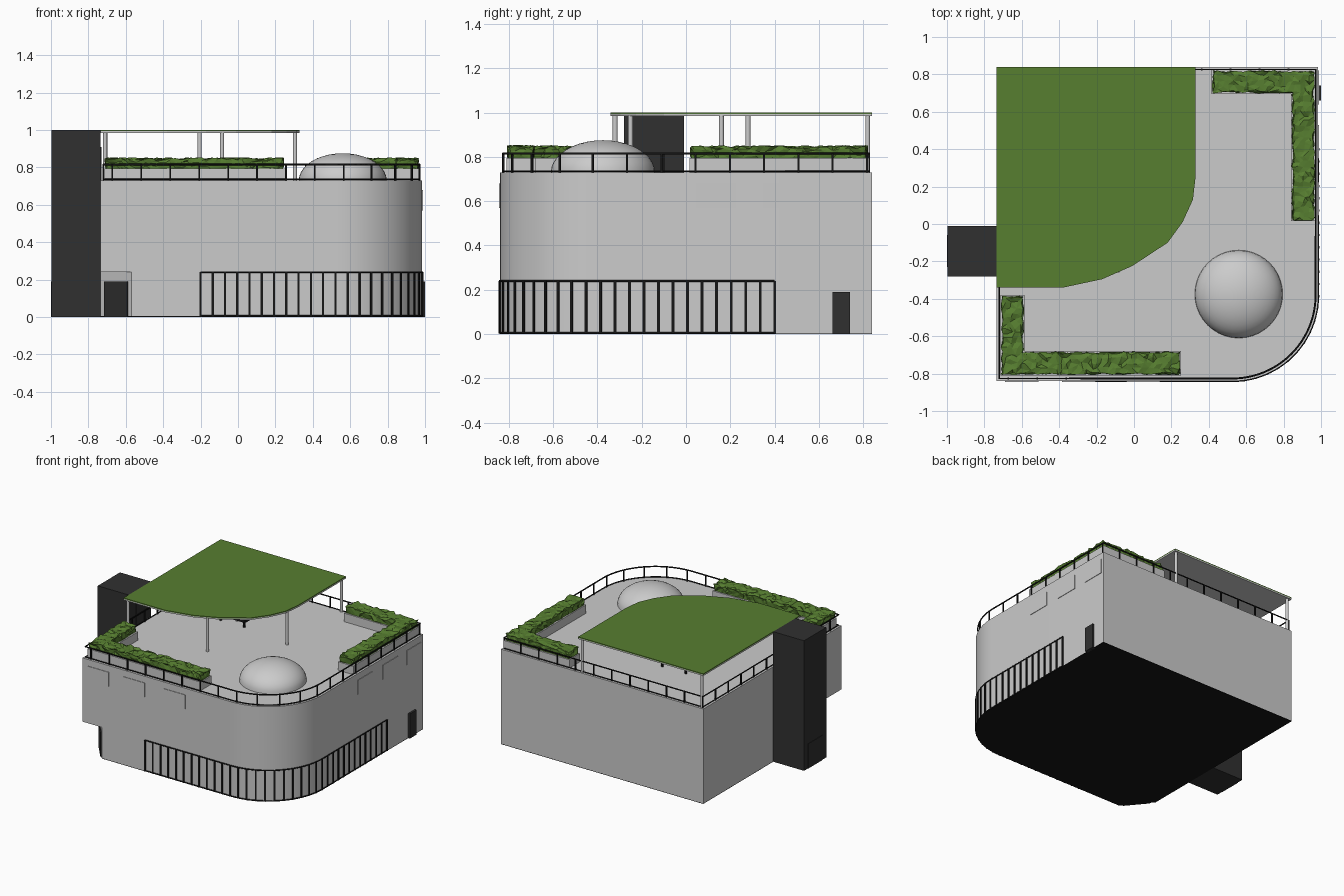
import bpy, bmesh, math, random
from mathutils import Vector

if "Cube" in bpy.data.objects:
    bpy.data.objects.remove(bpy.data.objects["Cube"])

random.seed(4)
XL, XR, YF, YB, ROOF, BAND = -0.735, 0.985, -0.84, 0.84, 0.73, 0.24


def material(name, rgb):
    m = bpy.data.materials.new(name)
    m.diffuse_color = (*rgb, 1)
    m.use_nodes = True
    m.node_tree.nodes["Principled BSDF"].inputs["Base Color"].default_value = m.diffuse_color
    return m


DARK = material("dark", (0.03, 0.03, 0.03))
BLACK = material("black", (0.008, 0.008, 0.008))
GREEN = material("green", (0.095, 0.21, 0.03))


def finish(name, bm, mat=None, smooth=False):
    bmesh.ops.recalc_face_normals(bm, faces=bm.faces)
    me = bpy.data.meshes.new(name)
    bm.to_mesh(me)
    bm.free()
    ob = bpy.data.objects.new(name, me)
    bpy.context.collection.objects.link(ob)
    if mat:
        me.materials.append(mat)
    if smooth:
        bpy.ops.object.select_all(action='DESELECT')
        ob.select_set(True)
        bpy.context.view_layer.objects.active = ob
        bpy.ops.object.shade_smooth_by_angle(angle=math.radians(30))
    return ob


def prism_bm(pts, z0, z1):
    bm = bmesh.new()
    f = bm.faces.new([bm.verts.new((x, y, z0)) for x, y in pts])
    ext = bmesh.ops.extrude_face_region(bm, geom=[f], use_keep_orig=True)
    for v in ext['geom']:
        if isinstance(v, bmesh.types.BMVert):
            v.co.z = z1
    return bm


def prism(name, pts, z0, z1, mat=None, smooth=False):
    return finish(name, prism_bm(pts, z0, z1), mat, smooth)


def box(name, x0, x1, y0, y1, z0, z1, mat=None):
    return prism(name, [(x0, y0), (x1, y0), (x1, y1), (x0, y1)], z0, z1, mat)


def cylinder(name, x, y, z0, z1, r, mat=None, n=16):
    pts = [(x + r * math.cos(2 * math.pi * i / n), y + r * math.sin(2 * math.pi * i / n)) for i in range(n)]
    return prism(name, pts, z0, z1, mat, True)


def arc(d=0.0, r=0.46, n=24):
    cx, cy = XR - r, YF + r
    return [(cx + (r - d) * math.cos(a), cy + (r - d) * math.sin(a))
            for a in (math.radians(-90 + 90 * i / n) for i in range(n + 1))]


def outline(d=0.0):
    return [(XL + d, YB - d), (XL + d, YF + d)] + arc(d) + [(XR - d, YB - d)]


def bar(name, pts, z, r, mat, cyclic=False):
    cu = bpy.data.curves.new(name, 'CURVE')
    cu.dimensions = '3D'
    cu.bevel_depth, cu.bevel_resolution = r, 1
    s = cu.splines.new('POLY')
    s.points.add(len(pts) - 1)
    for p, (x, y) in zip(s.points, pts):
        p.co = (x, y, z, 1)
    s.use_cyclic_u = cyclic
    cu.materials.append(mat)
    ob = bpy.data.objects.new(name, cu)
    bpy.context.collection.objects.link(ob)


def along(pts, count):
    P = [Vector(p) for p in pts]
    seg = [(b - a).length for a, b in zip(P, P[1:])]
    for i in range(count + 1):
        t, k = sum(seg) * i / count, 0
        while k < len(seg) - 1 and t > seg[k]:
            t -= seg[k]
            k += 1
        d = (P[k + 1] - P[k]).normalized()
        yield P[k] + d * t, d


def posts(name, pts, count, z0, z1, w, mat):
    bm = bmesh.new()
    for p, d in along(pts, count):
        n = Vector((-d.y, d.x))
        c = [p + (d * a + n * b) * w / 2 for a, b in ((-1, -1), (1, -1), (1, 1), (-1, 1))]
        lo, hi = ([bm.verts.new((*q, z)) for q in c] for z in (z0, z1))
        bm.faces.new(lo)
        bm.faces.new(hi)
        for i in range(4):
            j = (i + 1) % 4
            bm.faces.new((lo[i], lo[j], hi[j], hi[i]))
    finish(name, bm, mat)


# Main building with the front-left corner cut away at entrance level
body = prism("building", outline(), 0.004, ROOF)
cutter = prism("corner_cutter", [(-0.57, YF), (XL, -0.64), (-0.9, -0.64), (-0.9, -1), (-0.57, -1)], -0.1, BAND)
mod = body.modifiers.new("cut", 'BOOLEAN')
mod.object, mod.solver = cutter, 'EXACT'
bpy.context.view_layer.objects.active = body
bpy.ops.object.modifier_apply(modifier="cut")
bpy.data.objects.remove(cutter)
body.select_set(True)
bpy.ops.object.shade_smooth_by_angle(angle=math.radians(30))
prism("floor_plate", [(XL, YB), (XL, -0.64), (-0.57, YF)] + arc() + [(XR, YB)], 0, 0.004, BLACK)

# Storefront framing around the curved corner
front = [(-0.2, YF)] + arc() + [(XR, 0.4)]
posts("storefront_mullions", front, 34, 0.002, BAND, 0.012, BLACK)
for z in (0.006, BAND):
    bar("storefront_rail", front, z, 0.005, BLACK)

# Upper windows
for x in (-0.69, -0.385, -0.04):
    box("front_window", x, x + 0.18, YF - 0.004, YF + 0.01, 0.57, 0.68)
for y in (0.045, 0.35, 0.64):
    box("side_window", XR - 0.01, XR + 0.004, y, y + 0.18, 0.57, 0.68)

# Doors
box("side_door", XR - 0.01, 1.0, 0.66, 0.74, 0, 0.19, DARK)
a, b = Vector((-0.587, -0.819)), Vector((-0.709, -0.671))
n = Vector((-0.77, -0.635)) * 0.008
prism("corner_door", [a - n, a + n, b + n, b - n], 0, 0.19, DARK)

# Lift tower
box("lift_tower", -0.997, XL, -0.28, -0.01, 0, 1.0, DARK)
box("tower_ground_door", -1.0, -0.99, -0.23, -0.06, 0, 0.19, DARK)
box("tower_roof_door", XL - 0.01, XL + 0.004, -0.19, -0.07, ROOF, 0.91, DARK)

# Roof railing
rail = outline(0.014)
bar("railing_top", rail, 0.815, 0.005, BLACK, True)
bar("railing_bottom", rail, 0.736, 0.004, BLACK, True)
posts("railing_posts", rail + rail[:1], 42, ROOF, 0.815, 0.009, BLACK)

# L-shaped planters with rough hedges


def ell(x, y, sx, sy, lx, ly, w, m):
    p = [(m, m), (lx - m, m), (lx - m, w - m), (w - m, w - m), (w - m, ly - m), (m, ly - m)]
    return [(x + sx * u, y + sy * v) for u, v in p]


for args in ((-0.715, -0.81, 1, 1, 0.965, 0.43), (0.97, 0.825, -1, -1, 0.555, 0.81)):
    prism("planter", ell(*args, 0.13, 0), ROOF, 0.795)
    bm = prism_bm(ell(*args, 0.13, 0.01), 0.79, 0.845)
    for axis, lo, step, num in ((0, -0.75, 0.027, 65), (1, -0.84, 0.027, 63), (2, 0.79, 0.027, 2)):
        for i in range(num):
            co, no = Vector((0, 0, 0)), Vector((0, 0, 0))
            co[axis], no[axis] = lo + step * (i + 0.5), 1
            bmesh.ops.bisect_plane(bm, geom=bm.verts[:] + bm.edges[:] + bm.faces[:], plane_co=co, plane_no=no)
    for v in bm.verts:
        if v.co.z > 0.795:
            v.co += Vector([random.uniform(-0.008, 0.008) for _ in range(3)])
    bmesh.ops.triangulate(bm, faces=bm.faces)
    finish("hedge", bm, GREEN)

# Roof dome
bm = bmesh.new()
bmesh.ops.create_uvsphere(bm, u_segments=40, v_segments=20, radius=1)
bmesh.ops.bisect_plane(bm, geom=bm.verts[:] + bm.edges[:] + bm.faces[:], plane_co=(0, 0, 0),
                       plane_no=(0, 0, 1), clear_inner=True)
bmesh.ops.scale(bm, vec=(0.235, 0.235, 0.145), verts=bm.verts)
bmesh.ops.translate(bm, vec=(0.56, -0.375, ROOF), verts=bm.verts)
finish("dome", bm, None, True)

# Canopy and its posts
shade = [(XL, 0.84), (XL, -0.34), (-0.38, -0.34), (-0.17, -0.295), (-0.01, -0.225), (0.18, -0.1),
         (0.26, 0.01), (0.315, 0.13), (0.33, 0.26), (0.33, 0.84)]
prism("canopy_frame", shade, 0.984, 0.993)
prism("canopy_top", shade, 0.993, 1.0, GREEN)
for x, y in ((-0.71, -0.32), (-0.085, -0.25), (0.305, 0.16), (0.305, 0.82), (-0.71, 0.82), (-0.205, 0.28)):
    cylinder("canopy_post", x, y, ROOF, 0.986, 0.011)

# Low dark table under the canopy
box("table_top", -0.32, -0.08, 0.2, 0.45, 0.775, 0.795, BLACK)
for x in (-0.3, -0.1):
    for y in (0.22, 0.43):
        cylinder("table_leg", x, y, ROOF, 0.78, 0.008, BLACK, 8)
